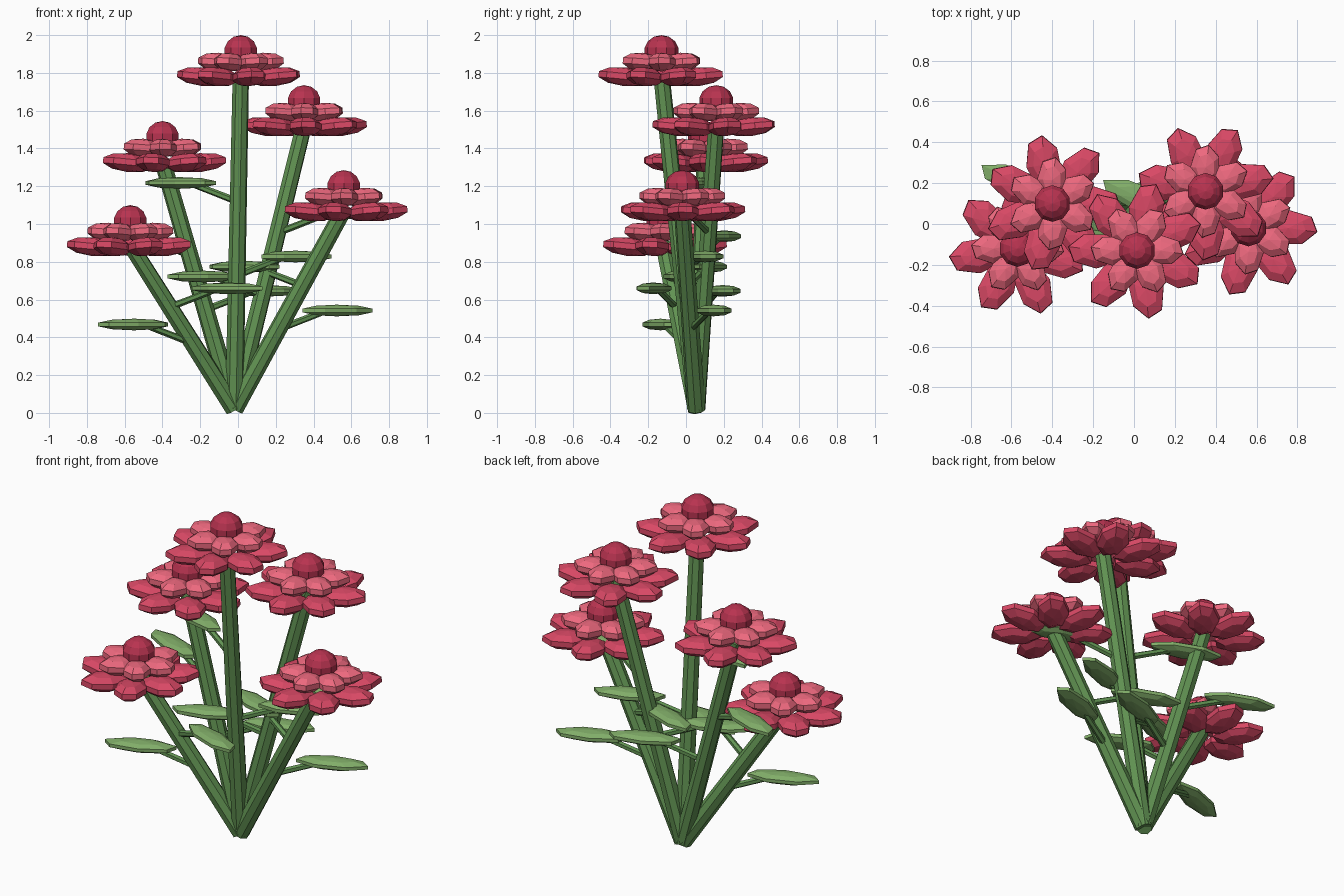
import bpy, bmesh
from math import radians, cos, sin
from mathutils import Vector, Matrix

if "Cube" in bpy.data.objects:
    bpy.data.objects.remove(bpy.data.objects["Cube"])


def material(name, rgb):
    m = bpy.data.materials.new(name)
    m.diffuse_color = (*rgb, 1)
    m.use_nodes = True
    m.node_tree.nodes["Principled BSDF"].inputs["Base Color"].default_value = m.diffuse_color
    return m


STEM = material("stem_green", (0.12, 0.29, 0.085))
LEAF = material("leaf_green", (0.22, 0.42, 0.14))
OUTER = material("outer_pink", (0.69, 0.065, 0.13))
INNER = material("inner_pink", (0.85, 0.14, 0.21))
CORE = material("core_red", (0.48, 0.033, 0.08))


def finish(bm, name, mat):
    me = bpy.data.meshes.new(name)
    bm.to_mesh(me)
    bm.free()
    me.materials.append(mat)
    ob = bpy.data.objects.new(name, me)
    bpy.context.collection.objects.link(ob)
    return ob


def add_blob(bm, centre, size, turn=0, tilt=0, seg=7, rings=5):
    # faceted ellipsoid, long axis on local x
    m = (Matrix.Translation(centre) @ Matrix.Rotation(turn, 4, 'Z')
         @ Matrix.Rotation(-tilt, 4, 'Y') @ Matrix.Diagonal((*size, 1)))
    bmesh.ops.create_uvsphere(bm, u_segments=seg, v_segments=rings, radius=1, matrix=m)


def add_rod(bm, a, b, r1, r2, seg):
    d = b - a
    m = Matrix.Translation((a + b) / 2) @ d.to_track_quat('Z', 'Y').to_matrix().to_4x4()
    bmesh.ops.create_cone(bm, cap_ends=True, segments=seg, radius1=r1, radius2=r2,
                          depth=d.length, matrix=m)


def petal_ring(name, mat, top, count, phase, reach, drop, size, tilt):
    bm = bmesh.new()
    for i in range(count):
        a = radians(phase + 360 * i / count)
        add_blob(bm, top + Vector((reach * cos(a), reach * sin(a), -drop)), size, a, tilt)
    finish(bm, name, mat)


# flower top (x, y, z), outer phase, inner phase, side of first leaf, leaf y direction
FLOWERS = [
    ((0.015, -0.13, 2.00), 25.7, 0, 1, 1),
    ((0.35, 0.16, 1.735), 14, 30, -1, -1),
    ((-0.40, 0.10, 1.545), -1, 30, 1, 1),
    ((0.56, -0.02, 1.285), 0, 30, 1, 1),
    ((-0.57, -0.12, 1.10), 190, 0, -1, -1),
]
BASE = Vector((-0.02, 0.055, 0.02))

for n, (top, p_out, p_in, side, ydir) in enumerate(FLOWERS, 1):
    top = Vector(top)
    end = top - Vector((0, 0, 0.21))

    # stem
    bm = bmesh.new()
    add_rod(bm, BASE, end, 0.049, 0.044, 8)
    finish(bm, f"stem_{n}", STEM)

    # two leaves on stalks, one to each side
    stalks, leaves = bmesh.new(), bmesh.new()
    for t, sx in ((0.40, side), (0.62, -side)):
        p = BASE.lerp(end, t)
        out = Vector((0.31 * sx, 0.12 * ydir, 0))
        add_rod(stalks, p, p + out * 0.75 + Vector((0, 0, 0.09)), 0.019, 0.017, 6)
        add_blob(leaves, p + out + Vector((0, 0, 0.10)), (0.215, 0.07, 0.031),
                 Vector((1, 0)).angle_signed(out.xy) * -1)
    finish(stalks, f"leaf_stalks_{n}", STEM)
    finish(leaves, f"leaves_{n}", LEAF)

    # flower head
    petal_ring(f"outer_petals_{n}", OUTER, top, 7, p_out, 0.20, 0.22,
               (0.148, 0.092, 0.05), 0.10)
    petal_ring(f"inner_petals_{n}", INNER, top, 6, p_in, 0.12, 0.143,
               (0.115, 0.078, 0.05), 0.08)
    bm = bmesh.new()
    add_blob(bm, top - Vector((0, 0, 0.086)), (0.092, 0.092, 0.086), seg=10, rings=7)
    finish(bm, f"flower_core_{n}", CORE)
